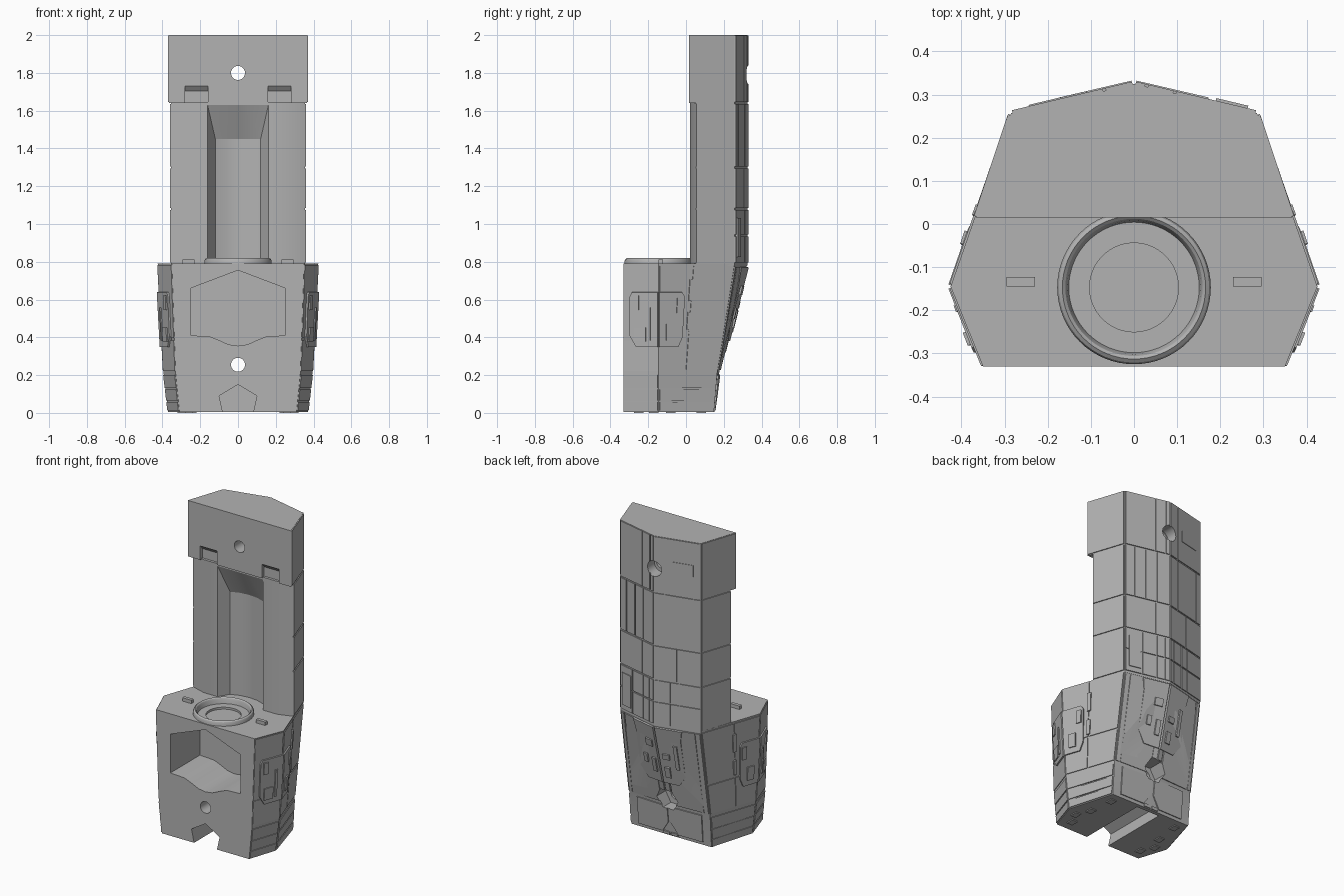
import bpy, bmesh, math
from mathutils import Vector

cube = bpy.data.objects.get("Cube")
if cube:
    bpy.data.objects.remove(cube, do_unlink=True)

grey = bpy.data.materials.new("hull_grey")
grey.use_nodes = True
grey.diffuse_color = (0.45, 0.45, 0.45, 1)
grey.node_tree.nodes["Principled BSDF"].inputs["Base Color"].default_value = grey.diffuse_color


def finish(name, bm):
    bmesh.ops.recalc_face_normals(bm, faces=bm.faces)
    mesh = bpy.data.meshes.new(name)
    bm.to_mesh(mesh)
    bm.free()
    mesh.materials.append(grey)
    ob = bpy.data.objects.new(name, mesh)
    bpy.context.collection.objects.link(ob)
    return ob


def add_loft(bm, rings):
    loops = [[bm.verts.new(p) for p in ring] for ring in rings]
    n = len(loops[0])
    for a, b in zip(loops, loops[1:]):
        for i in range(n):
            j = (i + 1) % n
            bm.faces.new((a[i], a[j], b[j], b[i]))
    bm.faces.new(loops[0])
    bm.faces.new(loops[-1])


def loft(name, rings):
    bm = bmesh.new()
    add_loft(bm, rings)
    return finish(name, bm)


def mirrored(half):
    """Close a half outline (x >= 0) that runs from front to back."""
    return half + [(-x, y) for x, y in reversed(half) if x > 0]


def level(half, z):
    return [(x, y, z) for x, y in mirrored(half)]


def prism_y(name, pts, y0, y1):
    return loft(name, [[(x, y, z) for x, z in pts] for y in (y0, y1)])


def circle(r, n, cx=0, cy=0):
    return [(cx + r * math.cos(2 * math.pi * i / n), cy + r * math.sin(2 * math.pi * i / n)) for i in range(n)]


def box(x0, x1, y0, y1, z0, z1):
    return [[(x0, y0, z), (x1, y0, z), (x1, y1, z), (x0, y1, z)] for z in (z0, z1)]


def cut(target, cutters):
    for c in cutters:
        c.hide_render = True
        m = target.modifiers.new("cut", 'BOOLEAN')
        m.operation, m.solver, m.object = 'DIFFERENCE', 'EXACT', c
        bpy.context.view_layer.objects.active = target
        bpy.ops.object.modifier_apply(modifier=m.name)


def rect(u0, u1, v0, v1):
    return [(u0, v0), (u1, v0), (u1, v1), (u0, v1)]


def grid(us, rows, gap=0.012):
    """Rectangles between breaks, leaving thin seams."""
    return [rect(a + gap, b - gap, c, d) for a, b in zip(us, us[1:]) for c, d in rows]


def plates(name, quad, shapes, thick=0.006, sides=(1, -1)):
    """Raise flat shapes, given as fractions of a wall, off that wall."""
    bm = bmesh.new()
    for s in sides:
        p00, p10, p11, p01 = [Vector((s * x, y, z)) for x, y, z in quad]
        n = (p11 - p00).cross(p01 - p10).normalized()
        if n.dot((p00 + p11) / 2 - Vector((0, 0, p00.z))) < 0:
            n = -n
        for shape in shapes:
            pts = [p00.lerp(p10, u).lerp(p01.lerp(p11, u), v) for u, v in shape]
            add_loft(bm, [[p + n * d for p in pts] for d in (-0.003, thick)])
    return finish(name, bm)


# Outlines of the base at three heights, and of the tower and head
low = [(.31, -.33), (.37, -.145), (.285, .148), (0, .15)]
mid = [(.33, -.33), (.394, -.145), (.287, .165), (0, .177)]
top = [(.35, -.33), (.425, -.145), (.285, .257), (0, .325)]
Z0, Z1, Z2 = .006, .21, .79
tower_half = [(.16, .022), (.26, .022), (.354, .052), (.285, .257), (0, .325)]
head_half = [(.366, .015), (.285, .257), (0, .325)]

base = loft("base_body", [level(low, Z0), level(mid, Z1), level(top, Z2)])
tower = loft("tower_column", [level(tower_half, .78), level(tower_half, 1.645)])
head = loft("tower_head", [level(head_half, 1.64), level(head_half, 2)])


def wall(i, za, zb, a, b):
    return [(*a[i], za), (*a[i + 1], za), (*b[i + 1], zb), (*b[i], zb)]


# Cutters: front window, underside channel, bores, dished port
window_half = [(0, .355), (.05, .362), (.1, .385), (.15, .405), (.25, .41), (.25, .66)]
window = prism_y("window_cutter", window_half + [(0, .755)] + [(-x, z) for x, z in reversed(window_half[1:])], -.4, -.03)
channel = prism_y("channel_cutter", [(-.08, -.05), (.08, -.05), (.08, 0), (.1, .09), (0, .15), (-.1, .09), (-.08, 0)], -.4, .125)
bore_low = prism_y("lower_bore_cutter", circle(.037, 32, 0, .255), -.5, .5)
hex_low = prism_y("hex_pocket_cutter", circle(.075, 6, 0, .255), .1, .5)
bore_high = prism_y("upper_bore_cutter", circle(.037, 32, 0, 1.8), -.5, .5)
flare_high = prism_y("upper_pocket_cutter", circle(.05, 32, 0, 1.79), .25, .5)
dishes = [loft("port_cutter", [[(x, y, z) for x, y in circle(r, 64, 0, -.147)] for z in (depth, .9)])
          for r, depth in ((.155, .782), (.103, .769))]

# Scooped front of the tower, running out flush under the head
scoop = [(.162, .02), (.12, .09), (.06, .112), (0, .118)]
runout = [(.163, .02), (.161, .022), (.06, .0235), (0, .024)]
trough = loft("trough_cutter", [level([(.162, -.05)] + h, z) for h, z in
                                ((scoop, .7), (scoop, 1.45), (runout, 1.63))])
pockets = [loft("head_pocket_cutter", box(*sorted((s * .16, s * .28)), -.05, .05, 1.6, 1.73)) for s in (1, -1)]

cut(base, [window, channel, bore_low, hex_low] + dishes)
cut(tower, [trough])
cut(head, [bore_high, flare_high] + pockets)

# Pocket liners with a sloping ceiling
for s in (1, -1):
    loft("pocket_liner", [[(s * x, y, z) for y, z in ((.05, 1.64), (.038, 1.64), (.038, 1.705), (.018, 1.73), (.05, 1.73))]
                          for x in (.16, .28)])

# Raised ring around the port
bm = bmesh.new()
profile = [(.15, .775), (.178, .775), (.178, .804), (.174, .814), (.166, .82), (.159, .814), (.155, .804)]
turns = [[bm.verts.new((r * math.cos(a), r * math.sin(a) - .147, z)) for r, z in profile]
         for a in [2 * math.pi * i / 64 for i in range(64)]]
for i in range(64):
    a, b = turns[i], turns[(i + 1) % 64]
    for k in range(len(profile)):
        m = (k + 1) % len(profile)
        bm.faces.new((a[k], b[k], b[m], a[m]))
ring = finish("port_ring", bm)

# Deck studs and underside tabs
for s in (1, -1):
    side = "left" if s > 0 else "right"
    loft(side + "_deck_stud", box(*sorted((s * .23, s * .295)), -.145, -.123, .78, .812))
    for x, y in ((.26, -.25), (.3, -.17), (.26, -.08), (.24, .08)):
        loft(side + "_underside_tab", box(*sorted((s * (x - .02), s * (x + .02))), y - .025, y + .025, 0, .02))

# Tower back plating: each row lists seams as fractions from spine to corner
rows = [(.795, 1.075, (0, .12, .3, .62, 1), (0, .1, .36, .55, 1), 2),
        (1.085, 1.295, (0, .33, 1), (0, .5, 1), 1),
        (1.305, 1.635, (0, .3, .55, .8, 1), (0, .24, .85, 1), 1),
        (1.645, 1.998, (0, .1, .33, 1), (0, .24, 1), 1)]
for za, zb, left, right, split in rows:
    quad = [(0, .325, za), (.285, .257, za), (.285, .257, zb), (0, .325, zb)]
    bands = [(0, 1)] if split == 1 else [(0, .5), (.53, 1)]
    for s, us in ((1, left), (-1, right)):
        ob = plates("tower_back_plates", quad, grid(us, bands), .006, (s,))
        if za > 1.6:
            cut(ob, [bore_high, flare_high])
    front = (.366, .015) if za > 1.6 else (.354, .052)
    plates("tower_side_plates", [(.285, .257, za), (*front, za), (*front, zb), (.285, .257, zb)],
           [rect(.02, .99, 0, 1)])
spine = [(0, .325, .79), (.285, .257, .79), (.285, .257, 2), (0, .325, 2)]
plates("head_label_plate", spine, [rect(.38, .85, .82, .88)], .009, (-1,))
plates("column_hatch", spine, [rect(.66, .92, .03, .2), rect(.72, .86, .05, .08), rect(.72, .86, .14, .18)], .012, (1,))

# Base flanks: slats below, large plates above
for i, flank in enumerate(("front", "rear")):
    plates(flank + "_slats", wall(i, Z0, Z1, low, mid),
           [rect(.02, .98, a, b) for a, b in ((.03, .25), (.29, .58), (.62, .96))], .005)
front_flank = wall(0, Z1, Z2, mid, top)
rear_flank = wall(1, Z1, Z2, mid, top)
plates("front_flank_plates", front_flank, grid((0, 1), [(.02, .3), (.32, .99)]), .004)
plates("rear_flank_plates", rear_flank, grid((0, .45, 1), [(.03, .36), (.38, .98)]), .005)

# Side hatches that wrap the flank corner
plates("side_hatch_front", front_flank, [[(.2, .34), (.38, .24), (1, .24), (1, .74), (.26, .74), (.2, .7)]], .014)
plates("side_hatch_rear", rear_flank, [[(0, .24), (.3, .24), (.36, .33), (.36, .7), (.32, .74), (0, .74)]], .014)
plates("hatch_blocks_front", front_flank, [rect(.3, .46, .58, .71), rect(.34, .66, .29, .42), rect(.72, .8, .3, .6)], .021)
plates("hatch_blocks_rear", rear_flank, [rect(.25, .33, .55, .69), rect(.1, .23, .3, .45)], .021)
plates("flank_cleats", rear_flank, [rect(.42, .48, .66, .86), rect(.42, .48, .4, .56)], .012)

# Base back: border strips, field plates, lower apron, central hatch
back_high = wall(2, Z1, Z2, mid, top)
back_low = wall(2, Z0, Z1, low, mid)
field = plates("back_field_plates", back_high,
               [rect(.02, .1, .03, .97), rect(.13, .85, .34, .97), rect(.88, .985, .03, .97),
                [(.13, .03), (.85, .03), (.85, .31), (.13, .31)]], .006)
apron = plates("back_apron", back_low, [[(.2, .1), (.8, .1), (.97, .45), (.97, .97), (.2, .97)], rect(.82, .98, .03, .12)], .006)
for ob in (field, apron):
    cut(ob, [hex_low])
plates("back_hatch", back_high, [[(.4, .97), (.45, .85), (.45, .42), (.62, .3), (.985, .3), (.985, .97)][::-1]], .013)
plates("back_hatch_blocks_left", back_high, [rect(.72, .9, .72, .8), rect(.6, .7, .5, .6), rect(.82, .92, .42, .58)], .02, (1,))
plates("back_hatch_blocks_right", back_high, [rect(.55, .63, .5, .78), rect(.75, .9, .6, .66), rect(.78, .9, .38, .5)], .02, (-1,))

# Soft shading on round parts, sharp edges kept
for c in [o for o in bpy.data.objects if o.name.split(".")[0].endswith("_cutter")]:
    bpy.data.objects.remove(c, do_unlink=True)
bpy.ops.object.select_all(action='DESELECT')
for ob in (ring, tower, base, head):
    ob.select_set(True)
bpy.context.view_layer.objects.active = base
bpy.ops.object.shade_smooth_by_angle(angle=math.radians(25))
